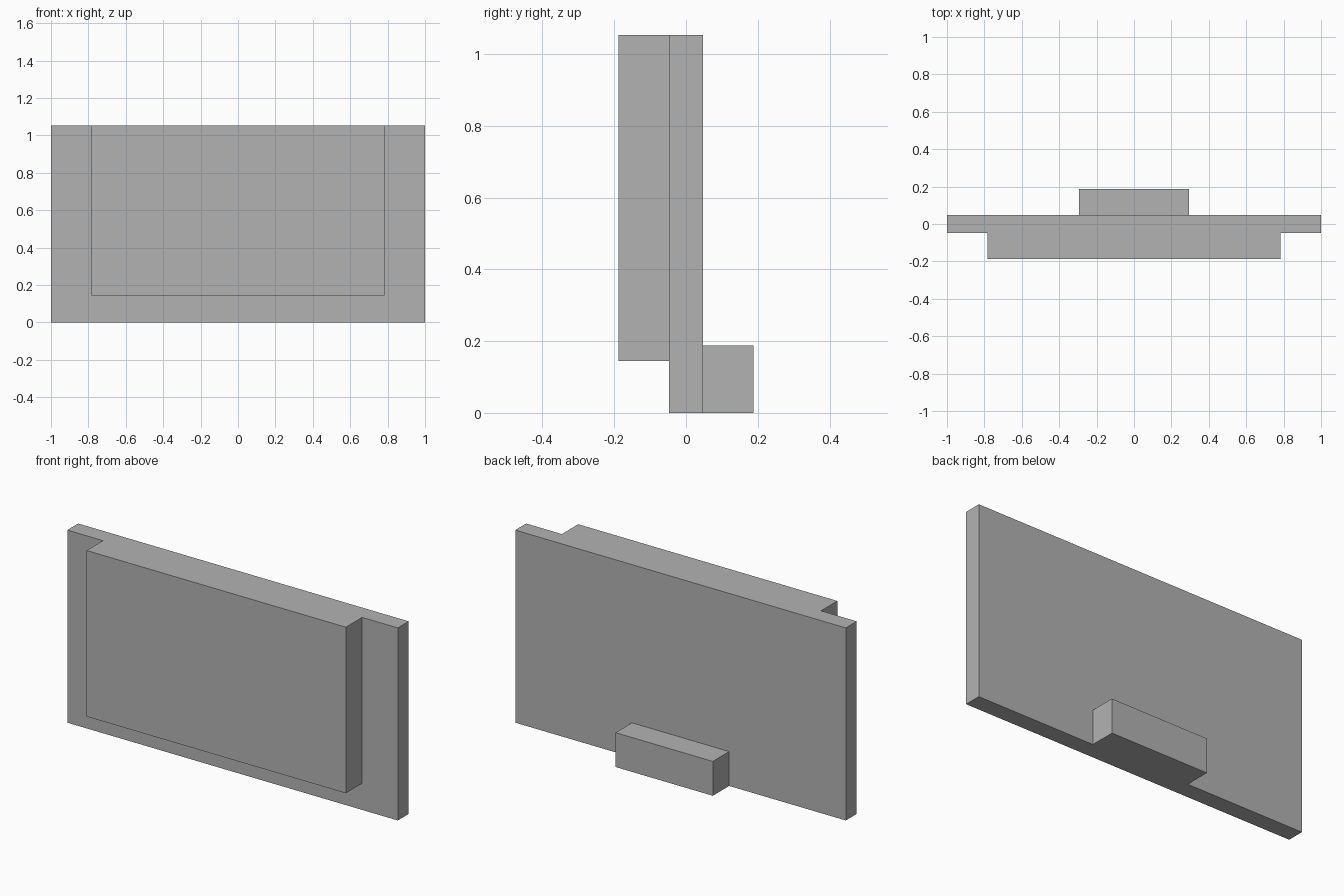
import bpy

# Remove the default cube
cube = bpy.data.objects.get("Cube")
if cube:
    bpy.data.objects.remove(cube, do_unlink=True)

# Single flat grey
grey = bpy.data.materials.new("plain_grey")
grey.use_nodes = True
GREY = (0.45, 0.45, 0.45, 1.0)
grey.diffuse_color = GREY
grey.node_tree.nodes["Principled BSDF"].inputs["Base Color"].default_value = GREY


def box(name, low, high):
    """Add an axis-aligned box between two corners."""
    centre = [(a + b) / 2 for a, b in zip(low, high)]
    bpy.ops.mesh.primitive_cube_add(size=1, location=centre)
    obj = bpy.context.object
    obj.name = name
    obj.scale = [b - a for a, b in zip(low, high)]
    bpy.ops.object.transform_apply(location=False, rotation=False, scale=True)
    obj.data.materials.append(grey)
    return obj


HEIGHT = 1.053
HALF_PANEL = 0.047
HALF_DEPTH = 0.188

# Main upright panel
panel = box("panel", (-1, -HALF_PANEL, 0), (1, HALF_PANEL, HEIGHT))

# Raised slab on the front and small block at the back, flush with the panel
slab = box("front_slab", (-0.784, -HALF_DEPTH, 0.145), (0.784, -HALF_PANEL, HEIGHT))
block = box("back_block", (-0.294, HALF_PANEL, 0), (0.294, HALF_DEPTH, 0.188))

# Fuse the parts so the top and bottom become continuous faces
for part in (slab, block):
    union = panel.modifiers.new("join_" + part.name, 'BOOLEAN')
    union.operation = 'UNION'
    union.solver = 'EXACT'
    union.object = part
    bpy.context.view_layer.objects.active = panel
    bpy.ops.object.modifier_apply(modifier=union.name)
    bpy.data.objects.remove(part, do_unlink=True)
